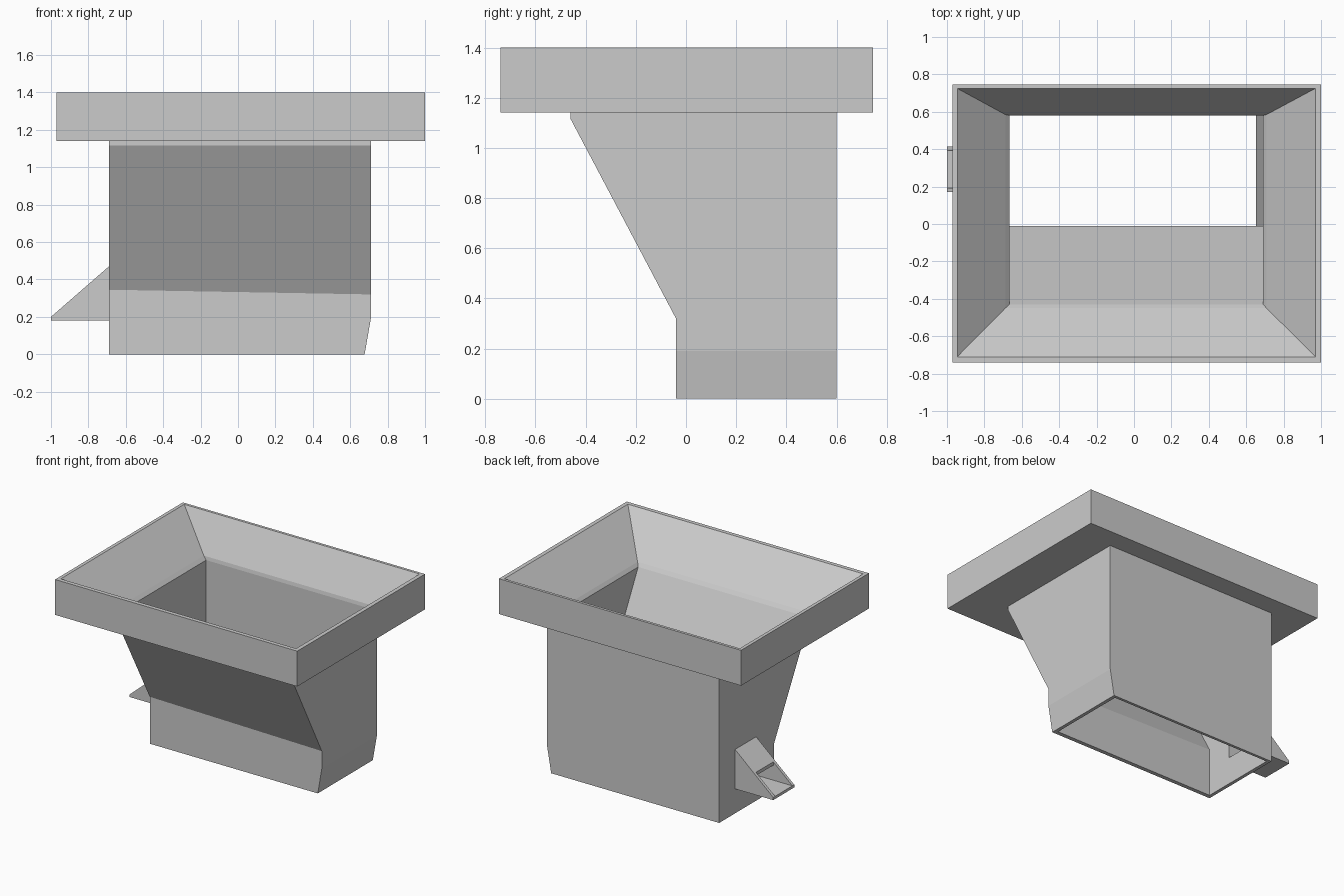
import bpy, bmesh

if "Cube" in bpy.data.objects:
    bpy.data.objects.remove(bpy.data.objects["Cube"])


def finish(name, bm):
    bmesh.ops.recalc_face_normals(bm, faces=bm.faces)
    me = bpy.data.meshes.new(name)
    bm.to_mesh(me)
    bm.free()
    ob = bpy.data.objects.new(name, me)
    bpy.context.collection.objects.link(ob)
    return ob


def loft_loop(name, rings):
    """Rectangular rings (x0, x1, y0, y1, z, extra z at front left) joined into a closed shell."""
    bm = bmesh.new()
    loops = []
    for x0, x1, y0, y1, z, lift in rings:
        pts = [(x0, y0, z + lift), (x1, y0, z), (x1, y1, z), (x0, y1, z)]
        loops.append([bm.verts.new(p) for p in pts])
    for a, b in zip(loops, loops[1:] + loops[:1]):
        for i in range(4):
            j = (i + 1) % 4
            bm.faces.new((a[i], a[j], b[j], b[i]))
    return finish(name, bm)


def prism_y(name, profile, y0, y1):
    """Extrude an x-z profile along y."""
    bm = bmesh.new()
    face = bm.faces.new([bm.verts.new((x, y0, z)) for x, z in profile])
    ext = bmesh.ops.extrude_face_region(bm, geom=[face])
    verts = [g for g in ext["geom"] if isinstance(g, bmesh.types.BMVert)]
    bmesh.ops.translate(bm, verts=verts, vec=(0, y1 - y0, 0))
    return finish(name, bm)


def cut(ob, cutter):
    mod = ob.modifiers.new("cut", "BOOLEAN")
    mod.operation = "DIFFERENCE"
    mod.solver = "EXACT"
    mod.object = cutter
    bpy.context.view_layer.objects.active = ob
    bpy.ops.object.modifier_apply(modifier=mod.name)


# Hopper: rim and chute outside, then back up through the inside
hopper = loft_loop("hopper", [
    (-0.97, 1.00, -0.74, 0.745, 1.40, 0),
    (-0.97, 1.00, -0.74, 0.745, 1.14, 0),
    (-0.69, 0.71, -0.46, 0.60, 1.14, 0),
    (-0.69, 0.71, -0.46, 0.60, 1.115, 0),
    (-0.69, 0.71, -0.04, 0.60, 0.32, 0.025),
    (-0.69, 0.71, -0.04, 0.60, 0.19, 0),
    (-0.69, 0.677, -0.04, 0.60, 0.0, 0),
    (-0.665, 0.652, -0.01, 0.58, 0.0, 0),
    (-0.665, 0.69, -0.01, 0.58, 0.19, 0),
    (-0.665, 0.69, -0.01, 0.58, 0.325, 0.025),
    (-0.665, 0.69, -0.43, 0.58, 1.12, 0),
    (-0.688, 0.709, -0.45, 0.585, 1.145, 0),
    (-0.945, 0.97, -0.71, 0.725, 1.40, 0),
])

# Side spout with a half-open sloping top
spout = prism_y("side_spout", [
    (-0.68, 0.18), (-1.0, 0.18), (-1.0, 0.20), (-0.69, 0.47), (-0.68, 0.47)], 0.17, 0.415)

# Passage through the spout and the hopper wall
passage = prism_y("passage_cutter", [
    (-0.60, 0.20), (-1.02, 0.20), (-1.02, 0.25), (-0.845, 0.40),
    (-0.845, 0.31), (-0.69, 0.445), (-0.60, 0.445)], 0.192, 0.393)

for part in (hopper, spout):
    cut(part, passage)
bpy.data.objects.remove(passage)
